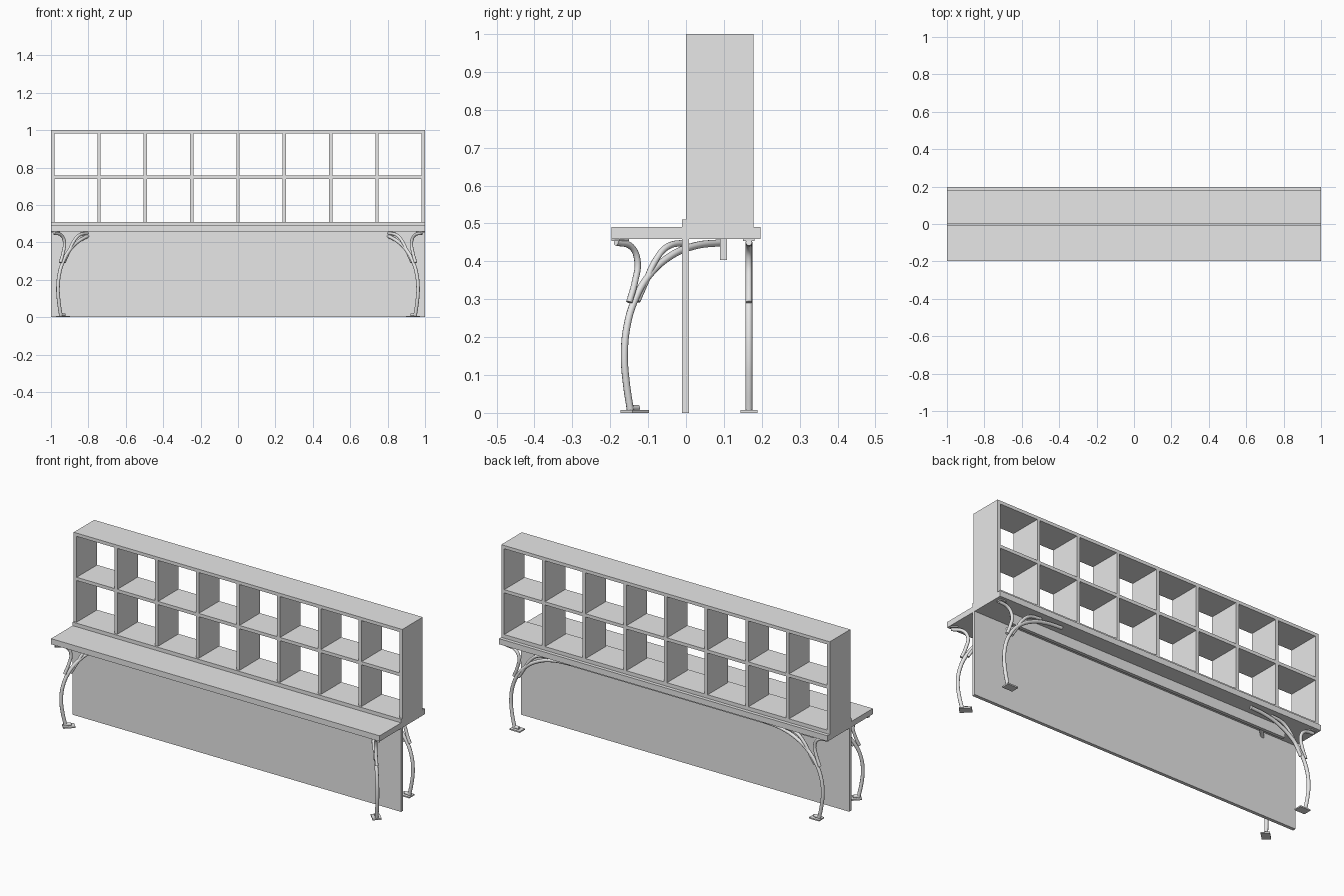
import bpy
import math
from mathutils import Vector

old = bpy.data.objects.get("Cube")
if old:
    bpy.data.objects.remove(old, do_unlink=True)

grey = bpy.data.materials.new("plain grey")
grey.use_nodes = True
grey.diffuse_color = (0.8, 0.8, 0.8, 1)
grey.node_tree.nodes["Principled BSDF"].inputs["Base Color"].default_value = (0.8, 0.8, 0.8, 1)

T = 0.018  # board thickness


def box(name, x, y, z, turn=0.0):
    """Box from (min, max) ranges, optionally turned about its own centre."""
    ranges = (x, y, z)
    bpy.ops.mesh.primitive_cube_add(size=1, location=[(a + b) / 2 for a, b in ranges])
    ob = bpy.context.object
    ob.name = name
    ob.scale = [b - a for a, b in ranges]
    ob.rotation_euler.z = turn
    ob.data.materials.append(grey)
    return ob


def tubes(name, paths, place):
    """Round rods along smooth paths of (inward distance, height)."""
    cu = bpy.data.curves.new(name, "CURVE")
    cu.dimensions = "3D"
    cu.bevel_resolution = 3
    cu.bevel_depth = 1
    cu.resolution_u = 6
    cu.use_fill_caps = True
    for radius, pts in paths:
        sp = cu.splines.new("BEZIER")
        sp.bezier_points.add(len(pts) - 1)
        for bp, (s, z) in zip(sp.bezier_points, pts):
            bp.co = place(s, z)
            bp.radius = radius
            bp.handle_left_type = bp.handle_right_type = "AUTO"
    cu.materials.append(grey)
    ob = bpy.data.objects.new(name, cu)
    bpy.context.collection.objects.link(ob)
    bpy.ops.object.select_all(action="DESELECT")
    ob.select_set(True)
    bpy.context.view_layer.objects.active = ob
    bpy.ops.object.convert(target="MESH")
    bpy.ops.object.shade_smooth_by_angle(angle=math.radians(40))


# Centre panel, tabletop halves and hidden rail
box("centre_panel", (-1, 1), (-0.01, 0.008), (0, 0.51))
box("front_top", (-1, 1), (-0.197, -0.01), (0.459, 0.49))
box("back_top", (-1, 1), (0.008, 0.197), (0.459, 0.49))
box("under_rail", (-0.85, 0.85), (0.09, 0.108), (0.404, 0.459))

# Open shelf with two tiers of eight compartments
depth = (0.0, 0.178)
box("shelf_bottom", (-1, 1), (0.008, 0.178), (0.49, 0.51))
box("shelf_top", (-1, 1), depth, (1 - T, 1))
box("shelf_middle", (-1 + T, 1 - T), depth, (0.739, 0.739 + T))
for side in (-1, 1):
    c = side * (1 - T / 2)
    box("shelf_side", (c - T / 2, c + T / 2), depth, (0.51, 1 - T))
for i in range(1, 8):
    c = (i / 4 - 1) * (1 - T / 2)
    for tier in ((0.51, 0.739), (0.739 + T, 1 - T)):
        box("shelf_divider", (c - T / 2, c + T / 2), depth, tier)

# Leg shape: main stem sweeping into a long arch, two branches and a toe
LEG = [
    (0.0095, [(0.058, 0.008), (0.043, 0.08), (0.036, 0.15), (0.046, 0.23), (0.076, 0.30),
              (0.125, 0.36), (0.21, 0.415), (0.30, 0.441), (0.395, 0.449)]),
    (0.0085, [(0.084, 0.295), (0.115, 0.345), (0.15, 0.40), (0.195, 0.438), (0.265, 0.45)]),
    (0.0085, [(0.054, 0.292), (0.075, 0.345), (0.085, 0.40), (0.064, 0.437), (0.005, 0.45)]),
    (0.0085, [(0.058, 0.013), (0.086, 0.013)]),
]


def leg(name, corner, direction):
    d = Vector(direction).normalized()
    base = Vector(corner)

    def place(s, z):
        return Vector((base.x + d.x * s, base.y + d.y * s, z))

    def plate(label, s, length, width, z):
        c = place(s, 0)
        box(label, (c.x - length / 2, c.x + length / 2), (c.y - width / 2, c.y + width / 2),
            z, math.atan2(d.y, d.x))

    tubes(name, LEG, place)
    plate(name + "_foot", 0.074, 0.062, 0.045, (0, 0.007))
    plate(name + "_top_plate", 0.02, 0.035, 0.03, (0.453, 0.46))


# Front legs stand diagonally at the corners, back legs run along the length
for side, label in ((1, "left"), (-1, "right")):
    leg("front_leg_" + label, (side * 0.988, -0.188, 0), (-side, 1, 0))
    leg("back_leg_" + label, (side * 0.985, 0.166, 0), (-side, 0, 0))
